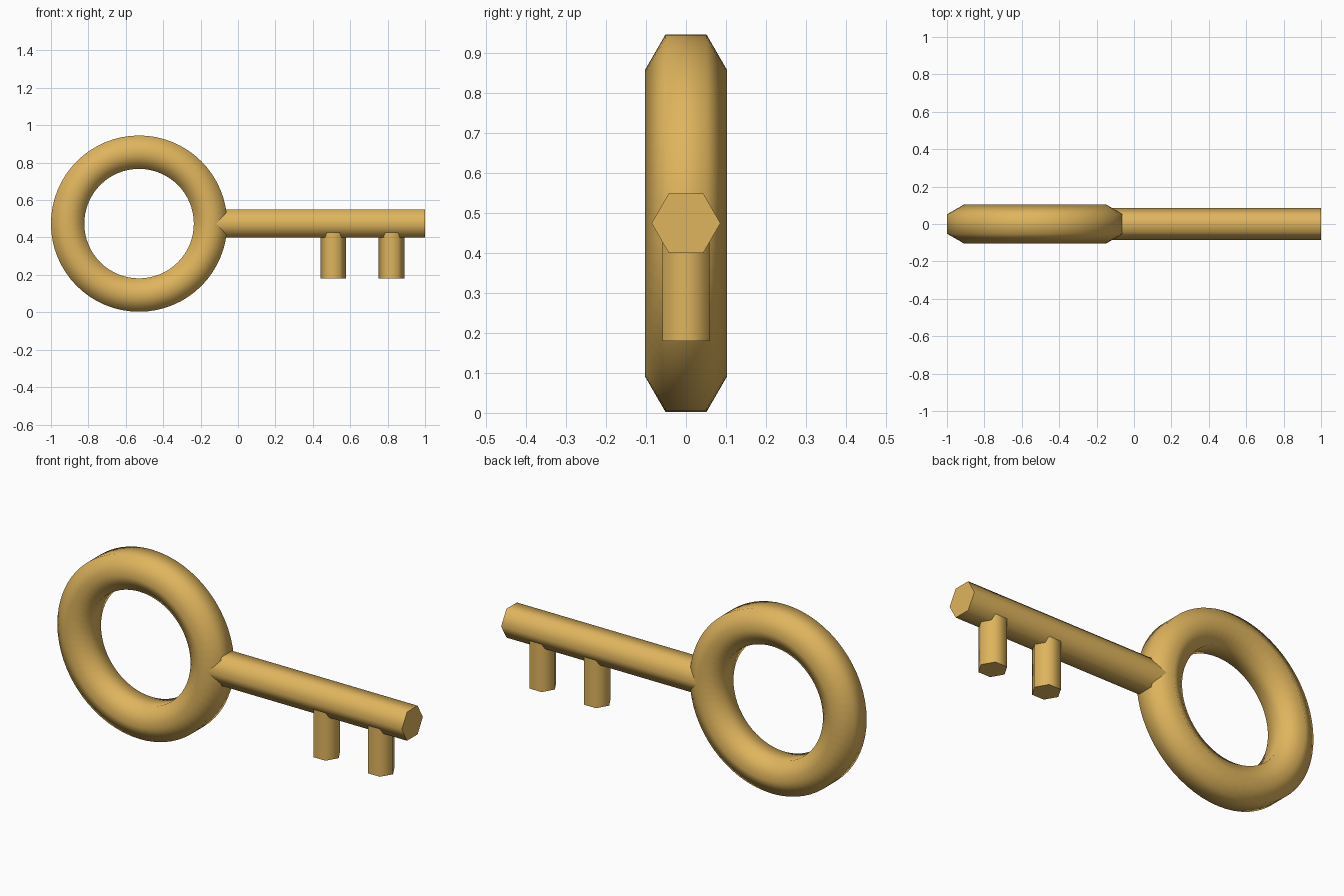
import bpy, bmesh, math
from mathutils import Vector, Matrix

if "Cube" in bpy.data.objects:
    bpy.data.objects.remove(bpy.data.objects["Cube"])

gold = bpy.data.materials.new("gold")
gold.diffuse_color = (0.74, 0.46, 0.11, 1)
gold.use_nodes = True
gold.node_tree.nodes["Principled BSDF"].inputs["Base Color"].default_value = gold.diffuse_color

MID_Z = 0.474
RING_X = -0.529


def hexagon(bm, center, radius, u, v):
    """Six vertices in the plane of u and v, with the first corner along u."""
    c, u, v = Vector(center), Vector(u), Vector(v)
    return [bm.verts.new(c + radius * (math.cos(i * math.pi / 3) * u
                                       + math.sin(i * math.pi / 3) * v))
            for i in range(6)]


def finish(bm, name):
    bmesh.ops.recalc_face_normals(bm, faces=bm.faces)
    mesh = bpy.data.meshes.new(name)
    bm.to_mesh(mesh)
    bm.free()
    mesh.materials.append(gold)
    obj = bpy.data.objects.new(name, mesh)
    bpy.context.collection.objects.link(obj)
    bpy.ops.object.select_all(action='DESELECT')
    obj.select_set(True)
    bpy.context.view_layer.objects.active = obj
    # round the hexagonal sides, keep the end caps crisp
    bpy.ops.object.shade_smooth_by_angle(angle=math.radians(65))


def hex_bar(name, start, end, radius, u, v):
    bm = bmesh.new()
    a = hexagon(bm, start, radius, u, v)
    b = hexagon(bm, end, radius, u, v)
    bm.faces.new(a)
    bm.faces.new(b)
    for i in range(6):
        j = (i + 1) % 6
        bm.faces.new((a[i], a[j], b[j], b[i]))
    finish(bm, name)


# Bow: hexagonal section swept round the y axis
bm = bmesh.new()
STEPS = 64
rings = []
for s in range(STEPS):
    t = 2 * math.pi * s / STEPS
    out = Vector((math.cos(t), 0, math.sin(t)))
    rings.append(hexagon(bm, Vector((RING_X, 0, MID_Z)) + 0.382 * out,
                         0.103, (0, 1, 0), out))
for s in range(STEPS):
    a, b = rings[s], rings[(s + 1) % STEPS]
    for i in range(6):
        j = (i + 1) % 6
        bm.faces.new((a[i], a[j], b[j], b[i]))
finish(bm, "bow_ring")

# Shaft running from inside the bow to the tip
hex_bar("shaft", (-0.145, 0, MID_Z), (1, 0, MID_Z), 0.086, (0, 1, 0), (0, 0, 1))

# Two teeth hanging below the shaft
for name, x in (("inner_tooth", 0.509), ("outer_tooth", 0.821)):
    hex_bar(name, (x, 0, 0.18), (x, 0, MID_Z), 0.0685, (1, 0, 0), (0, 1, 0))
